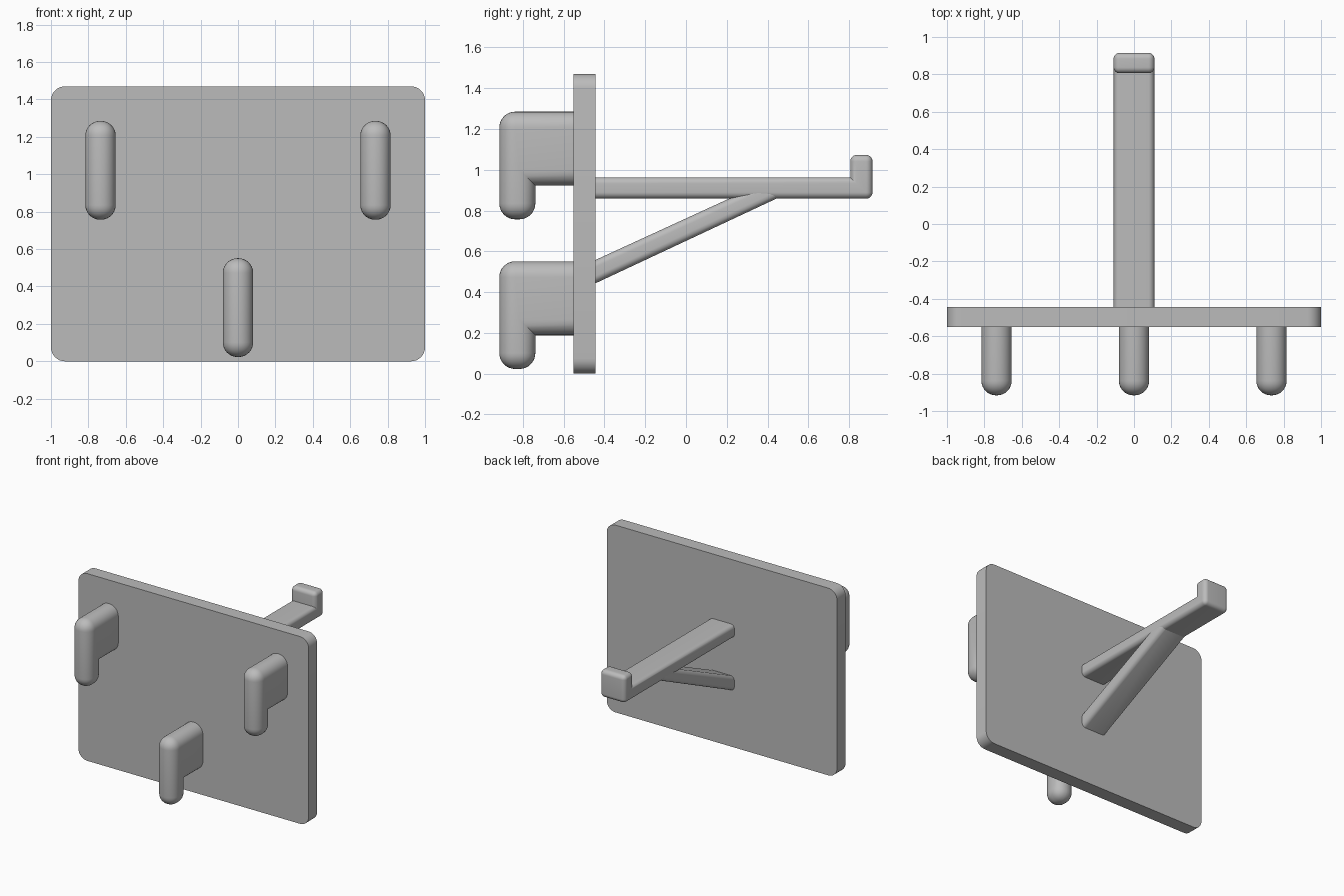
import bpy, bmesh, math

cube = bpy.data.objects.get("Cube")
if cube:
    bpy.data.objects.remove(cube, do_unlink=True)

grey = bpy.data.materials.new("plain grey")
grey.use_nodes = True
colour = (0.5, 0.5, 0.5, 1)
grey.diffuse_color = colour
grey.node_tree.nodes["Principled BSDF"].inputs["Base Color"].default_value = colour


def finish(bm, name):
    mesh = bpy.data.meshes.new(name)
    bm.to_mesh(mesh)
    bm.free()
    mesh.materials.append(grey)
    obj = bpy.data.objects.new(name, mesh)
    bpy.context.collection.objects.link(obj)
    bpy.ops.object.select_all(action="DESELECT")
    obj.select_set(True)
    bpy.context.view_layer.objects.active = obj
    bpy.ops.object.shade_smooth_by_angle(angle=math.radians(30))
    return obj


def rounded_bar(name, profile, half_width, radius, root, x=0, z=0):
    """Extrude a side profile (y, z) across x and round all but its root end."""
    bm = bmesh.new()
    face = bm.faces.new([bm.verts.new((x - half_width, py, pz + z)) for py, pz in profile])
    out = bmesh.ops.extrude_face_region(bm, geom=[face])
    new_verts = [v for v in out["geom"] if isinstance(v, bmesh.types.BMVert)]
    bmesh.ops.translate(bm, verts=new_verts, vec=(2 * half_width, 0, 0))
    bmesh.ops.recalc_face_normals(bm, faces=bm.faces)
    edges = [e for e in bm.edges if e.is_convex
             and not all(abs(v.co.y - root) < 1e-4 for v in e.verts)]
    bmesh.ops.bevel(bm, geom=edges, offset=radius, offset_type="OFFSET",
                    segments=8, profile=0.5, affect="EDGES", clamp_overlap=True)
    return finish(bm, name)


# Back plate with rounded corners
bm = bmesh.new()
bmesh.ops.create_cube(bm, size=1)
bmesh.ops.scale(bm, verts=bm.verts, vec=(2, 0.106, 1.47))
bmesh.ops.translate(bm, verts=bm.verts, vec=(0, -0.498, 0.735))
corners = [e for e in bm.edges if abs(e.verts[0].co.y - e.verts[1].co.y) > 0.05]
bmesh.ops.bevel(bm, geom=corners, offset=0.075, segments=8, profile=0.5, affect="EDGES")
finish(bm, "back_plate")

# Three mounting hooks that drop down at the front
hook = [(-0.5, 1.285), (-0.916, 1.285), (-0.916, 0.757), (-0.739, 0.757),
        (-0.739, 0.922), (-0.5, 0.922)]
for name, x, z in (("upper_left_hook", 0.735, 0), ("upper_right_hook", -0.735, 0),
                   ("lower_hook", 0, -0.734)):
    rounded_bar(name, hook, 0.081, 0.078, -0.5, x, z)

# Long arm with an upturned lip
arm = [(-0.5, 0.858), (0.915, 0.858), (0.915, 1.073), (0.806, 1.073),
       (0.806, 0.963), (-0.5, 0.963)]
rounded_bar("arm", arm, 0.109, 0.032, -0.5)

# Diagonal strut under the arm
strut = [(-0.5, 0.417), (0.5, 0.885), (0.35, 0.922), (-0.5, 0.532)]
rounded_bar("strut", strut, 0.1085, 0.032, -0.5)
